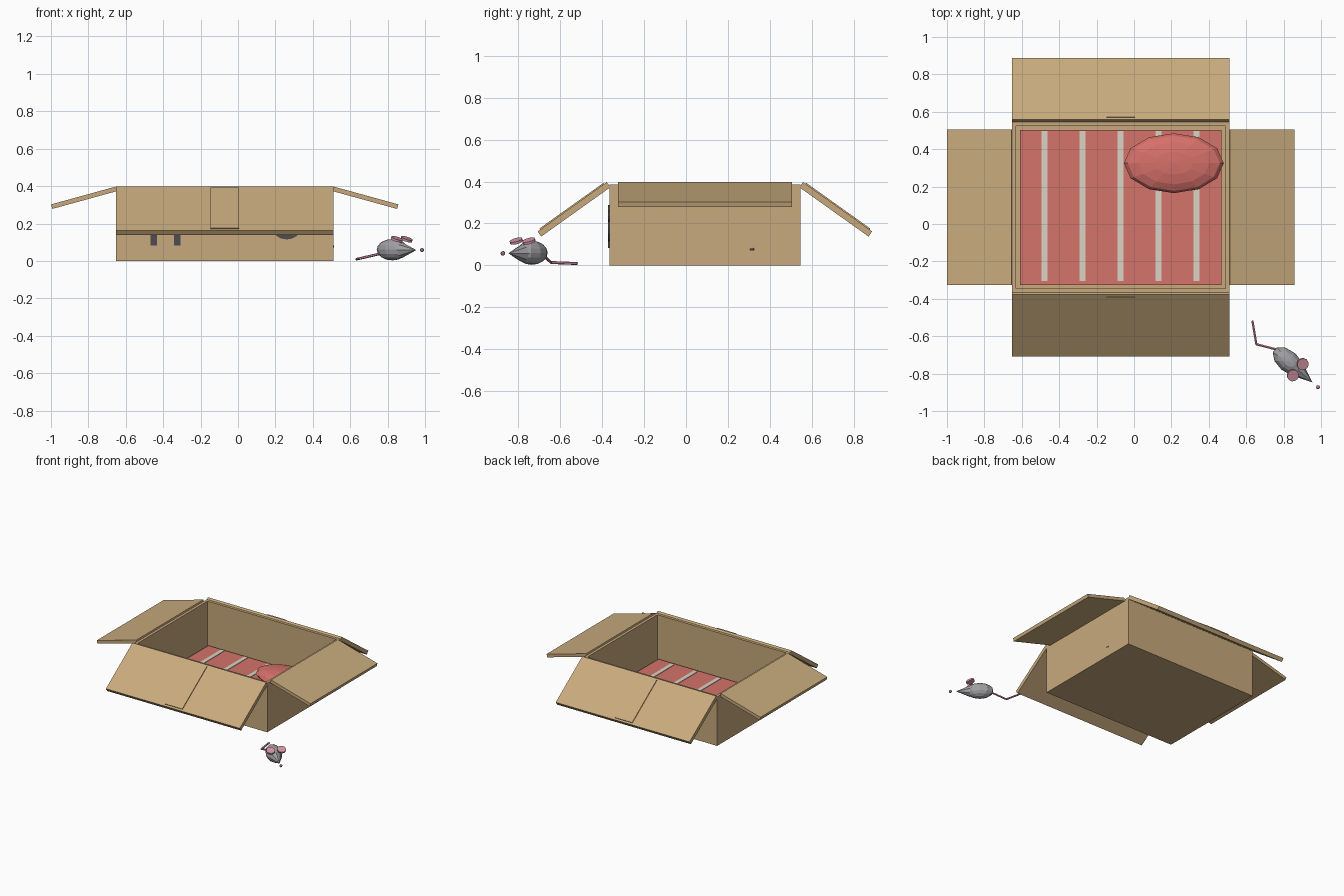
import bpy, bmesh, math
from mathutils import Matrix, Vector

if "Cube" in bpy.data.objects:
    bpy.data.objects.remove(bpy.data.objects["Cube"])


def material(name, rgb):
    m = bpy.data.materials.new(name)
    m.diffuse_color = [(c / 255 / 12.92 if c < 11 else ((c / 255 + 0.055) / 1.055) ** 2.4) for c in rgb] + [1]
    m.use_nodes = True
    m.node_tree.nodes["Principled BSDF"].inputs["Base Color"].default_value = m.diffuse_color
    return m


CARD = material("cardboard", (200, 170, 125))
INK = material("dark_ink", (80, 76, 82))
RED = material("blanket_red", (212, 116, 107))
PILLOW = material("pillow_red", (214, 112, 105))
CREAM = material("stripe_cream", (218, 212, 195))
GREY = material("mouse_grey", (160, 160, 164))
PINK = material("mouse_pink", (212, 150, 165))


def finish(name, bm, mat, matrix=None):
    if matrix is not None:
        bm.transform(matrix)
    bmesh.ops.recalc_face_normals(bm, faces=bm.faces)
    me = bpy.data.meshes.new(name)
    bm.to_mesh(me)
    bm.free()
    me.materials.append(mat)
    ob = bpy.data.objects.new(name, me)
    bpy.context.collection.objects.link(ob)
    return ob


def box(name, lo, hi, mat, matrix=None):
    bm = bmesh.new()
    lo, hi = Vector(lo), Vector(hi)
    bmesh.ops.create_cube(bm, size=1, matrix=Matrix.Translation((lo + hi) / 2) @ Matrix.Diagonal((*(hi - lo), 1)))
    return finish(name, bm, mat, matrix)


def ellipsoid(name, loc, radii, mat, segs=12, rings=8, matrix=Matrix()):
    bm = bmesh.new()
    bmesh.ops.create_uvsphere(bm, u_segments=segs, v_segments=rings, radius=1)
    return finish(name, bm, mat, matrix @ Matrix.Translation(loc) @ Matrix.Diagonal((*radii, 1)))


def cone(name, r1, r2, depth, segs, mat, matrix):
    bm = bmesh.new()
    bmesh.ops.create_cone(bm, cap_ends=True, segments=segs, radius1=r1, radius2=r2, depth=depth)
    return finish(name, bm, mat, matrix)


def rod(name, a, b, r, mat):
    a, b = Vector(a), Vector(b)
    d = b - a
    rot = d.to_track_quat('Z', 'Y').to_matrix().to_4x4()
    return cone(name, r, r, d.length, 6, mat, Matrix.Translation((a + b) / 2) @ rot)


def front_plate(name, pts, mat, y):
    # flat outline in x,z extruded slightly towards the front
    bm = bmesh.new()
    f = bm.faces.new([bm.verts.new((x, y, z)) for x, z in pts])
    ext = bmesh.ops.extrude_face_region(bm, geom=[f])
    bmesh.ops.translate(bm, vec=(0, -0.008, 0), verts=[v for v in ext["geom"] if isinstance(v, bmesh.types.BMVert)])
    return finish(name, bm, mat)


# carton body: floor and four walls
X0, X1, Y0, Y1, H, T = -0.652, 0.51, -0.365, 0.545, 0.385, 0.03
CX, CY = (X0 + X1) / 2, (Y0 + Y1) / 2
bm = bmesh.new()
bmesh.ops.create_cube(bm, size=1, matrix=Matrix.Translation((CX, CY, H / 2)) @ Matrix.Diagonal((X1 - X0, Y1 - Y0, H, 1)))
top = [f for f in bm.faces if f.normal.z > 0.9]
bmesh.ops.inset_region(bm, faces=top, thickness=T)
inner = bmesh.ops.extrude_face_region(bm, geom=top)
bmesh.ops.translate(bm, vec=(0, 0, T - H), verts=[v for v in inner["geom"] if isinstance(v, bmesh.types.BMVert)])
bmesh.ops.delete(bm, geom=[f for f in top if f.is_valid], context='FACES')
finish("carton_body", bm, CARD)

# folded flaps, each hinged on a wall; local +x runs outward
flaps = [("front", (CX, Y0 - 0.004), -90, 35.5, 0.405, X1 - X0),
         ("back", (CX, Y1 + 0.004), 90, 35.5, 0.405, X1 - X0),
         ("left", (X0, CY), 180, 15.4, 0.357, 0.83),
         ("right", (X1, CY), 0, 15.4, 0.357, 0.83)]
for name, (hx, hy), turn, droop, length, width in flaps:
    m = (Matrix.Translation((hx, hy, H)) @ Matrix.Rotation(math.radians(turn), 4, 'Z')
         @ Matrix.Rotation(math.radians(droop), 4, 'Y'))
    t = 0.015 if width > 1 else 0.0125
    box(name + "_flap", (0, -width / 2, -t), (length, width / 2, t), CARD, m)
    if width > 1:  # tape strip on the long flaps
        box(name + "_tape", (0.015, -0.076, t - 0.002), (length - 0.015, 0.076, t + 0.006), CARD, m)

# printed marks on the front wall: two up arrows and a paw
for i, ax in enumerate((-0.45, -0.325)):
    front_plate(f"arrow_{i}", [(ax - 0.017, 0.083), (ax + 0.017, 0.083), (ax + 0.017, 0.215), (ax + 0.048, 0.215),
                               (ax, 0.288), (ax - 0.048, 0.215), (ax - 0.017, 0.215)], INK, Y0 + 0.002)


def oval(cx, cz, rx, rz, n=16):
    return [(cx + rx * math.cos(k * math.tau / n), cz + rz * math.sin(k * math.tau / n)) for k in range(n)]


front_plate("paw_pad", oval(0.26, 0.175, 0.075, 0.06), INK, Y0 + 0.002)
for i, (dx, z) in enumerate(((-0.075, 0.235), (0, 0.262), (0.075, 0.235))):
    front_plate(f"paw_toe_{i}", oval(0.26 + dx, z, 0.025, 0.025, 12), INK, Y0 + 0.002)

# small mark on the right wall
ellipsoid("side_mark", (X1, 0.315, 0.077), (0.004, 0.011, 0.006), INK, 8, 6)

# blanket with stripes
box("blanket", (-0.61, -0.325, T), (0.467, 0.503, 0.05), RED)
for i in range(5):
    sx = -0.478 + 0.2028 * i
    box(f"blanket_stripe_{i}", (sx - 0.016, -0.305, 0.048), (sx + 0.016, 0.497, 0.054), CREAM)

# pillow
ellipsoid("pillow", (0.213, 0.325, 0.085), (0.267, 0.16, 0.055), PILLOW, 12, 8)

# toy mouse, local +x is forward
M = Matrix.Translation((0.825, -0.735, 0.06)) @ Matrix.Rotation(math.radians(-41), 4, 'Z')
turn_x = Matrix.Rotation(math.radians(90), 4, 'Y')
ellipsoid("mouse_body", (0, 0, 0), (0.1, 0.057, 0.057), GREY, 10, 8, M)
cone("mouse_snout", 0.042, 0.0, 0.1, 8, GREY, M @ Matrix.Translation((0.12, 0, -0.002)) @ turn_x)
ellipsoid("mouse_nose", (0.21, 0, -0.002), (0.011, 0.011, 0.011), PINK, 8, 6, M)
for name, s in (("left", 1), ("right", -1)):
    tilt = Matrix.Translation((0.067, s * 0.04, 0.056)) @ Matrix.Rotation(math.radians(22), 4, 'Y')
    cone(f"mouse_{name}_ear", 0.032, 0.032, 0.012, 12, PINK, M @ tilt)

# bent tail
tail = [(0.775, -0.674, 0.042), (0.654, -0.643, 0.014), (0.633, -0.517, 0.009)]
for i in range(2):
    rod(f"mouse_tail_{i}", tail[i], tail[i + 1], 0.007, PINK)
